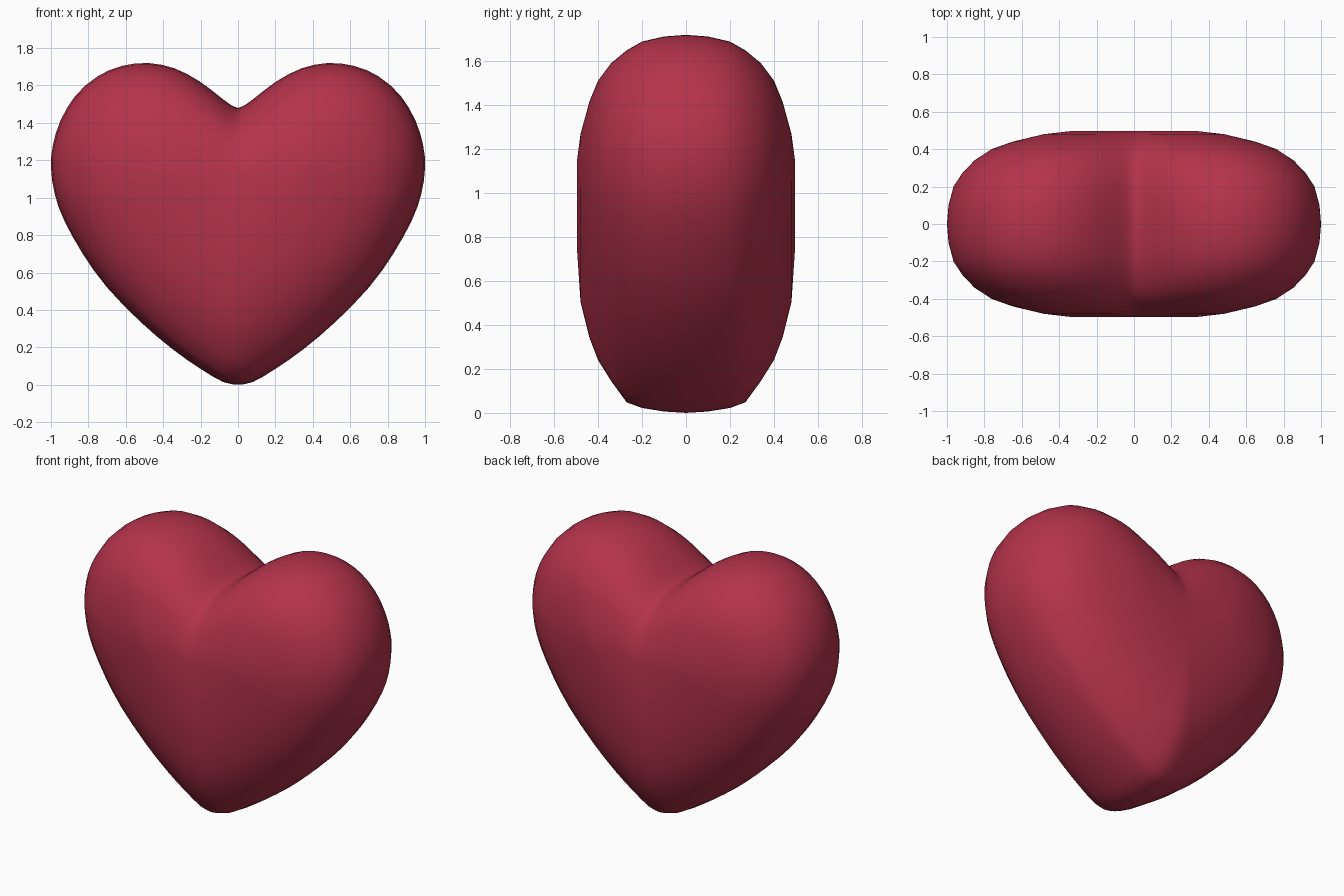
import bpy, bmesh

if "Cube" in bpy.data.objects:
    bpy.data.objects.remove(bpy.data.objects["Cube"])

# Right half of the outline, notch to tip: x, z, reach across the inner plateau
half = [(0, 1.48, 0), (.04, 1.497, .1), (.11, 1.55, .25), (.21, 1.625, .5), (.34, 1.692, .8),
        (.48, 1.72, 1), (.62, 1.705, 1), (.75, 1.65, 1), (.87, 1.545, 1), (.95, 1.41, 1),
        (.99, 1.28, 1), (1, 1.16, 1), (.98, 1.02, .97), (.93, .88, .9), (.83, .70, .75),
        (.70, .52, .55), (.52, .335, .32), (.35, .19, .18), (.2, .085, .1), (.08, .015, .04),
        (0, 0, 0)]


def smooth_curve(pts):
    # Catmull-Rom midpoints between the outline points
    out = []
    for i in range(len(pts) - 1):
        p0, p1 = pts[max(i - 1, 0)], pts[i]
        p2, p3 = pts[i + 1], pts[min(i + 2, len(pts) - 1)]
        out += [p1, tuple((9 * (b + c) - a - d) / 16 for a, b, c, d in zip(p0, p1, p2, p3))]
    return out + [pts[-1]]


fine = [(x, z, s, k < 22) for k, (x, z, s) in enumerate(smooth_curve(half))]
outline = fine + [(-x, z, s, up) for x, z, s, up in fine[-2:0:-1]]

# Puffed section: half depth, inset on the lobes, inset near the tip
section = [(0, 0, 0), (.1, .012, .008), (.2, .05, .028), (.27, .115, .06), (.34, .21, .18),
           (.40, .34, .30), (.44, .50, .43), (.48, .74, .63), (.497, .95, .95)]


def ring(bm, y, lobe, tip):
    verts = []
    for x, z, s, upper in outline:
        w = max(0, min(1, 1 - z / 1.1))
        t = lobe + (tip - lobe) * w
        ix = .3 * s * (1 if x >= 0 else -1)
        iz = 1.09 + .02 * s if upper else .8 + .31 * s
        verts.append(bm.verts.new((x + (ix - x) * t, y, z + (iz - z) * t)))
    return verts


# Heart body: rings from the front face to the back face
bm = bmesh.new()
levels = [(-y, a, b) for y, a, b in section[:0:-1]] + section
rings = [ring(bm, *lv) for lv in levels]
n = len(outline)
for r0, r1 in zip(rings, rings[1:]):
    for i in range(n):
        j = (i + 1) % n
        bm.faces.new((r0[i], r0[j], r1[j], r1[i]))
# Front and back plateaus
bm.faces.new(rings[0])
bm.faces.new(rings[-1])
bmesh.ops.triangulate(bm, faces=[f for f in bm.faces if len(f.verts) > 4])
bmesh.ops.recalc_face_normals(bm, faces=bm.faces)
for f in bm.faces:
    f.smooth = True
mesh = bpy.data.meshes.new("heart")
bm.to_mesh(mesh)
bm.free()
heart = bpy.data.objects.new("heart", mesh)
bpy.context.collection.objects.link(heart)

red = bpy.data.materials.new("raspberry red")
red.diffuse_color = (.46, .033, .07, 1)
red.use_nodes = True
red.node_tree.nodes["Principled BSDF"].inputs["Base Color"].default_value = red.diffuse_color
mesh.materials.append(red)
